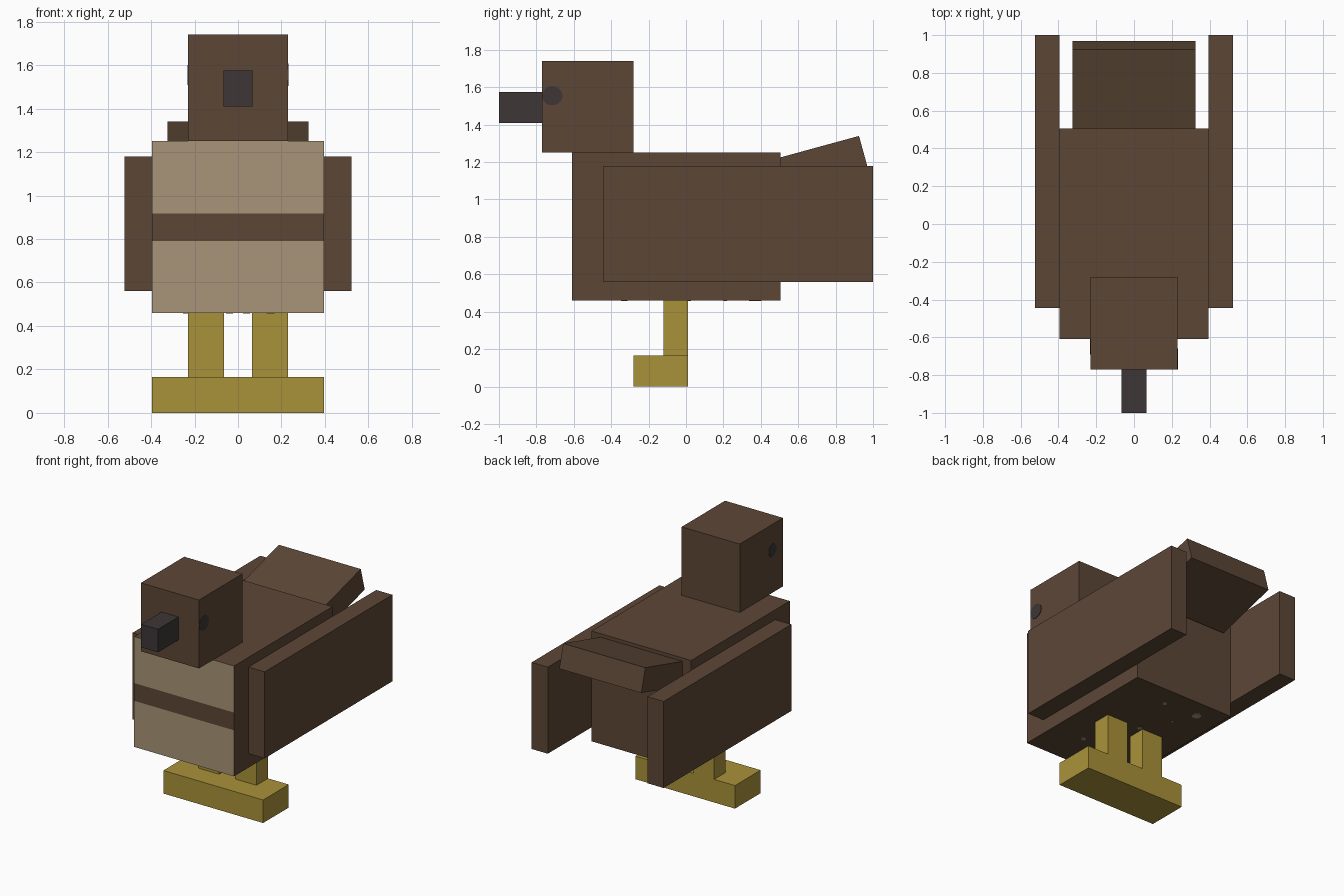
import bpy
import bmesh
import math
from mathutils import Matrix, Vector

if "Cube" in bpy.data.objects:
    bpy.data.objects.remove(bpy.data.objects["Cube"], do_unlink=True)


def material(name, rgb):
    """Flat material from 0-255 sRGB values, stored as linear."""
    col = [((c / 255 + 0.055) / 1.055) ** 2.4 for c in rgb] + [1.0]
    mat = bpy.data.materials.new(name)
    mat.use_nodes = True
    mat.diffuse_color = col
    mat.node_tree.nodes["Principled BSDF"].inputs["Base Color"].default_value = col
    return mat


brown = material("brown feathers", (92, 71, 54))
tan = material("tan breast", (169, 149, 120))
gold = material("gold legs", (170, 146, 58))
charcoal = material("charcoal beak", (61, 54, 55))


def finish(name, bm, *mats):
    mesh = bpy.data.meshes.new(name)
    bm.to_mesh(mesh)
    bm.free()
    obj = bpy.data.objects.new(name, mesh)
    for mat in mats:
        mesh.materials.append(mat)
    bpy.context.collection.objects.link(obj)
    return obj


def box_mesh(x, y, z):
    """Box spanning the given (low, high) range on each axis."""
    bm = bmesh.new()
    size = [b - a for a, b in (x, y, z)]
    mid = Vector([(a + b) / 2 for a, b in (x, y, z)])
    bmesh.ops.create_cube(bm, size=1, matrix=Matrix.Translation(mid) @ Matrix.Diagonal((*size, 1)))
    return bm


def box(name, x, y, z, mat):
    return finish(name, box_mesh(x, y, z), mat)


def plate(name, centre, radii, rotation, mat, sides=12):
    """Thin painted disc laid on a surface."""
    bm = bmesh.new()
    xf = Matrix.Translation(centre) @ rotation @ Matrix.Diagonal((*radii, 1, 1))
    bmesh.ops.create_cone(bm, cap_ends=True, segments=sides, radius1=1, radius2=1, depth=0.006, matrix=xf)
    return finish(name, bm, mat)


# Body, with the breast split into tan bands and a brown stripe
BODY_Z = (0.46, 1.25)
STRIPE = (0.79, 0.917)
bm = box_mesh((-0.395, 0.395), (-0.61, 0.505), BODY_Z)
for h in STRIPE:
    bmesh.ops.bisect_plane(bm, geom=bm.verts[:] + bm.edges[:] + bm.faces[:],
                           plane_co=(0, 0, h), plane_no=(0, 0, 1))
bm.normal_update()
for f in bm.faces:
    z = f.calc_center_median().z
    if f.normal.y < -0.9 and not STRIPE[0] < z < STRIPE[1]:
        f.material_index = 1
finish("body", bm, brown, tan)

# Head and beak
box("head", (-0.23, 0.23), (-0.77, -0.28), (1.25, 1.74), brown)
box("beak", (-0.067, 0.067), (-1.0, -0.77), (1.41, 1.575), charcoal)

# Eyes
turn = Matrix.Rotation(math.radians(90), 4, "Y")
plate("left_eye", (0.23, -0.715, 1.555), (0.052, 0.055), turn, charcoal)
plate("right_eye", (-0.23, -0.65, 1.555), (0.046, 0.042), turn, charcoal)

# Wings and legs
for side, s in (("left", 1), ("right", -1)):
    box(side + "_wing", sorted((s * 0.395, s * 0.523)), (-0.445, 1.0), (0.56, 1.18), brown)
    box(side + "_leg", sorted((s * 0.065, s * 0.23)), (-0.12, 0.01), (0.165, BODY_Z[0]), gold)
box("feet", (-0.395, 0.395), (-0.28, 0.01), (0, 0.165), gold)

# Tail, tilted up around its top rear edge
tail = box("tail", (-0.325, 0.325), (-0.47, 0), (-0.17, 0), brown)
tail.location = (0, 0.925, 1.34)
tail.rotation_euler.x = math.radians(15.3)

# Pale flecks under the belly
for x, y, r in ((0.15, -0.33, 0.018), (-0.04, 0.01, 0.016), (0.04, 0.36, 0.016),
                (-0.15, 0.21, 0.009), (-0.22, 0.37, 0.032)):
    plate("belly_fleck", (x, y, BODY_Z[0]), (r, r), Matrix(), tan, 8)
